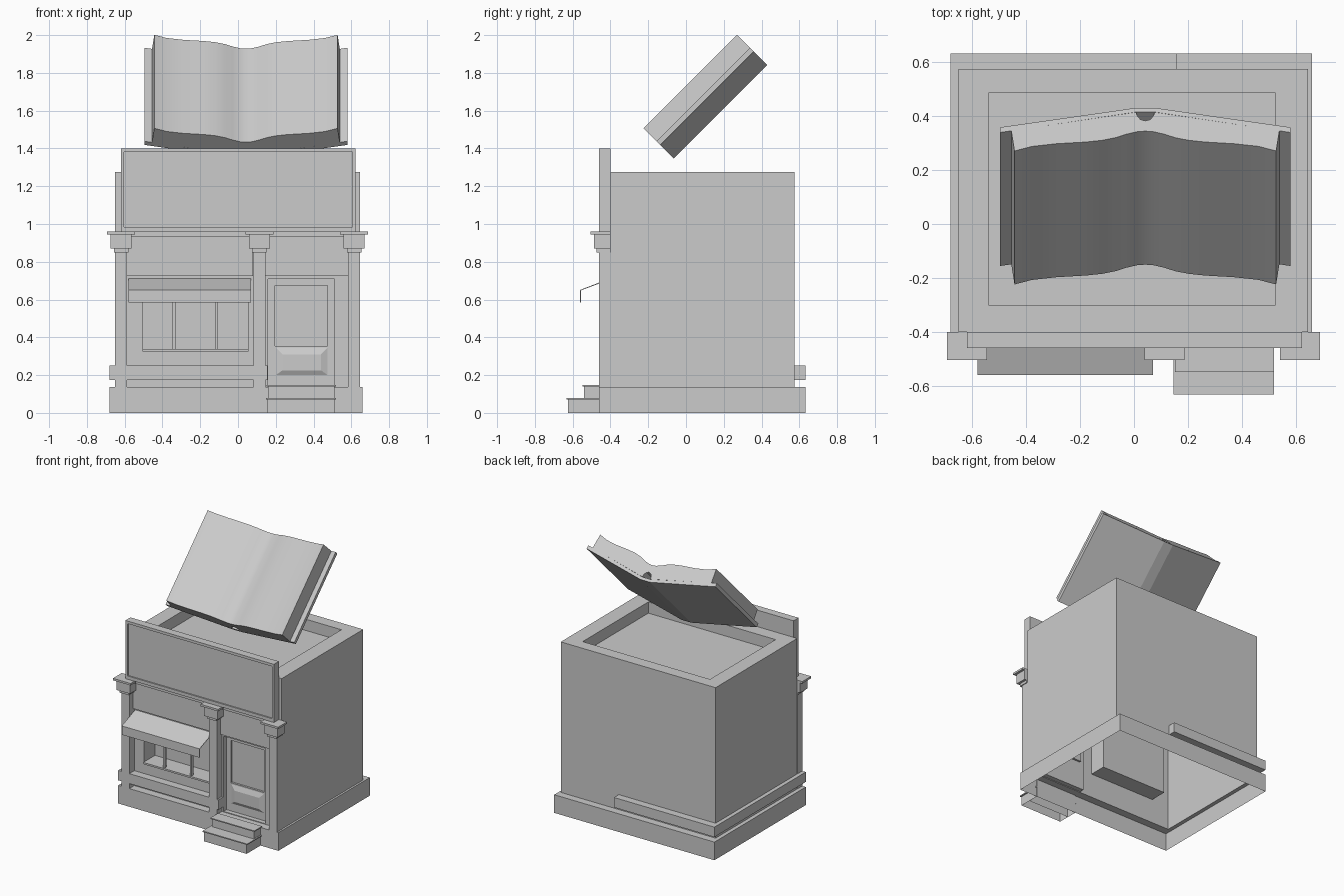
import bpy, bmesh

if "Cube" in bpy.data.objects:
    bpy.data.objects.remove(bpy.data.objects["Cube"])

def to_object(name, verts, faces, fix=False):
    mesh = bpy.data.meshes.new(name)
    mesh.from_pydata(verts, [], faces)
    if fix:
        bm = bmesh.new()
        bm.from_mesh(mesh)
        bmesh.ops.recalc_face_normals(bm, faces=bm.faces)
        bm.to_mesh(mesh)
        bm.free()
    ob = bpy.data.objects.new(name, mesh)
    bpy.context.collection.objects.link(ob)
    return ob

def tiers(name, loops, axis='z', cap_first=False, cap_last=True, skip=()):
    """Skin nested rectangles (a0, a1, b0, b1, level); skip = (tier, side) quads left open."""
    verts, faces = [], []
    for a0, a1, b0, b1, c in loops:
        for a, b in ((a0, b0), (a1, b0), (a1, b1), (a0, b1)):
            verts.append((a, b, c) if axis == 'z' else (a, c, b))
    for t in range(len(loops) - 1):
        for i in range(4):
            if (t, i) not in skip:
                j, k = t * 4, (i + 1) % 4
                faces.append((j + i, j + k, j + 4 + k, j + 4 + i))
    n = len(verts)
    if cap_first:
        faces.append((3, 2, 1, 0))
    if cap_last:
        faces.append((n - 4, n - 3, n - 2, n - 1))
    return to_object(name, verts, faces)

def box(name, x0, x1, y0, y1, z0, z1, closed=True):
    return tiers(name, [(x0, x1, y0, y1, z0), (x0, x1, y0, y1, z1)], cap_first=closed)

# Hollow plinth, open underneath
BODY = (-.65, .645, -.40, .575)
PLINTH = (-.68, .66, -.46, .632)
tiers("plinth", [(*PLINTH, 0), (*PLINTH, .137), (*BODY, .137)], cap_last=False)

# Hollow body with sunken roof; front side left open for the shopfront
ROOF = (-.54, .525, -.30, .485)
tiers("body", [(*BODY, .137), (*BODY, 1.275), (*ROOF, 1.275), (*ROOF, 1.19)], skip={(0, 0)})

# Shopfront walls with recessed window and door
WIN = (-.505, .055, .33, .70)
tiers("window_wall", [(-.65, .113, .137, 1.275, -.40), (*WIN, -.40), (*WIN, -.27)], 'y')
DOOR, GLASS = (.16, .51, .142, .71), (.195, .475, .355, .675)
tiers("door_wall", [(.113, .645, .137, 1.275, -.40), (*DOOR, -.40), (*DOOR, -.365),
                    (*GLASS, -.365), (*GLASS, -.35)], 'y')
tiers("door_lower_panel", [(.20, .475, .20, .345, -.365), (.235, .44, .225, .31, -.378)], 'y')

# Window bars and sill
for x in (-.34, -.115):
    box("window_bar", x - .008, x + .008, -.40, -.38, .33, .70)
box("window_sill", -.505, .055, -.41, -.27, .325, .338)

# Lintels and cornice strips between the pillars
for x0, x1 in ((-.59, .08), (.145, .583)):
    box("lintel", x0, x1, -.415, -.40, .725, .93)
    box("cornice", x0, x1, -.435, -.40, .93, .965)

# Pillars with stepped capitals
for x in (-.619, .113, .615):
    box("pillar", x - .032, x + .032, -.46, -.40, .137, .86)
    for half, y, z0, z1 in ((.038, -.475, .85, .87), (.056, -.487, .87, .945), (.074, -.505, .945, .96)):
        box("capital", x - half, x + half, y, -.40, z0, z1)

# Sign board with a sunken face
SIGN, FACE = (-.62, .622, .96, 1.40), (-.603, .607, .985, 1.38)
tiers("sign_board", [(*SIGN, -.40), (*SIGN, -.46), (*FACE, -.46), (*FACE, -.45)], 'y', cap_first=True)

# Base moulding wrapping front, left and part of the back
box("moulding_front", -.68, .157, -.46, -.40, .175, .25)
box("moulding_left", -.68, -.65, -.40, .575, .175, .25)
box("moulding_back", -.68, .16, .575, .632, .175, .25)

# Front steps, open underneath, with thin treads
for y, z, x0, x1 in ((-.625, .08, .155, .51), (-.54, .147, .16, .51)):
    box("step", x0, x1, y, -.455, 0, z - .008, closed=False)
    box("step_tread", x0 - .008, x1 + .01, y - .008, -.455, z - .008, z)

# Awning: bent sheet
prof = [(-.40, .71), (-.558, .65), (-.558, .585)]
awning = to_object("awning", [(x, y, z) for x in (-.58, .07) for y, z in prof],
                   [(0, 1, 4, 3), (1, 2, 5, 4)])
solid = awning.modifiers.new("thickness", 'SOLIDIFY')
solid.thickness = .005
solid.offset = 0

# Open book tilted 45 degrees: cross-section (x, n) mirrored and extruded along its height
def book_part(name, half, length=.35):
    ring = half + [(-x, n) for x, n in reversed(half) if x > 0]
    s, k = .7071, len(ring)
    verts = [(x + .042, .1025 + s * (u - n), 1.675 + s * (u + n))
             for u in (-length, length) for x, n in ring]
    faces = [tuple(range(k)), tuple(range(2 * k - 1, k - 1, -1))]
    faces += [(i, (i + 1) % k, k + (i + 1) % k, k + i) for i in range(k)]
    return to_object(name, verts, faces, fix=True)

book_part("book_cover", [(0, -.092), (.035, -.092), (.538, .015), (.538, -.012), (.04, -.113), (0, -.113)])
pages = book_part("book_pages", [
    (0, .008), (.03, .011), (.07, .024), (.11, .042), (.16, .056), (.22, .065), (.33, .074),
    (.42, .088), (.485, .112), (.497, .006), (.035, -.091), (.029, -.07), (.018, -.053), (0, -.046)])

bpy.ops.object.select_all(action='DESELECT')
pages.select_set(True)
bpy.context.view_layer.objects.active = pages
bpy.ops.object.shade_smooth_by_angle(angle=.6)
